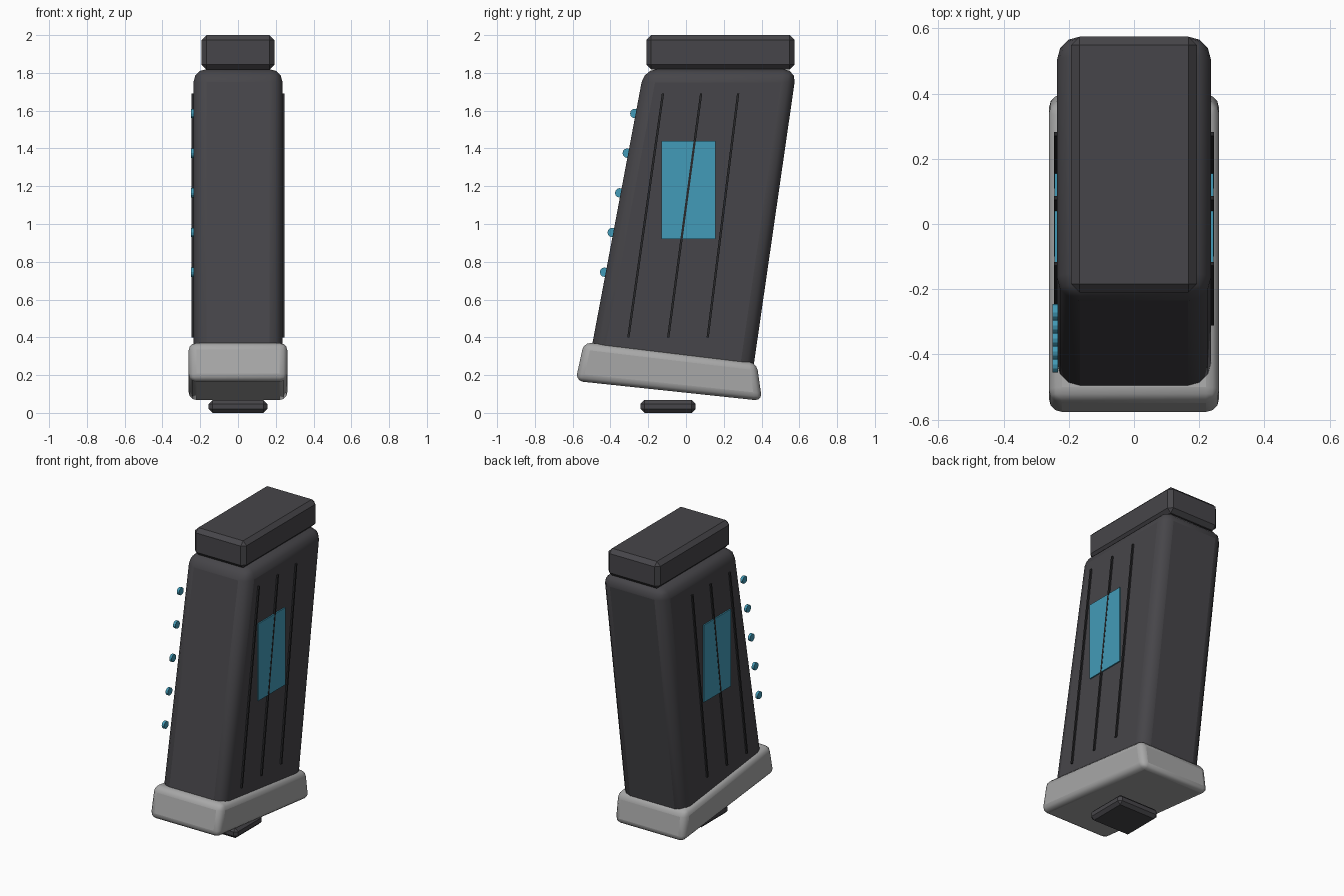
import bpy, bmesh, math

if "Cube" in bpy.data.objects:
    bpy.data.objects.remove(bpy.data.objects["Cube"])


def material(name, rgb):
    m = bpy.data.materials.new(name)
    m.diffuse_color = (*rgb, 1)
    m.use_nodes = True
    m.node_tree.nodes["Principled BSDF"].inputs["Base Color"].default_value = m.diffuse_color
    return m


DARK = material("charcoal", (0.062, 0.06, 0.067))
BLACK = material("black", (0.022, 0.022, 0.024))
GREY = material("light grey", (0.39, 0.39, 0.39))
BLUE = material("blue", (0.055, 0.33, 0.48))


def prism(name, profile, x0, x1, mat, bevel=0, segments=1):
    """Extrude a (y, z) side profile from x0 to x1."""
    bm = bmesh.new()
    face = bm.faces.new([bm.verts.new((x0, y, z)) for y, z in profile])
    ext = bmesh.ops.extrude_face_region(bm, geom=[face])
    verts = [v for v in ext["geom"] if isinstance(v, bmesh.types.BMVert)]
    bmesh.ops.translate(bm, verts=verts, vec=(x1 - x0, 0, 0))
    bmesh.ops.recalc_face_normals(bm, faces=bm.faces)
    me = bpy.data.meshes.new(name)
    bm.to_mesh(me)
    bm.free()
    me.materials.append(mat)
    ob = bpy.data.objects.new(name, me)
    bpy.context.collection.objects.link(ob)
    if bevel:
        mod = ob.modifiers.new("rounded edges", 'BEVEL')
        mod.width, mod.segments = bevel, segments
        mod.limit_method = 'NONE'
    if segments > 1:
        bpy.ops.object.select_all(action='DESELECT')
        bpy.context.view_layer.objects.active = ob
        ob.select_set(True)
        bpy.ops.object.shade_smooth_by_angle(angle=math.radians(35))
    return ob


def rect(y0, y1, z0, z1):
    return [(y0, z0), (y1, z0), (y1, z1), (y0, z1)]


# Slanted body, its lower end seated in the base
prism("body", [(-0.512, 0.28), (0.348, 0.18), (0.585, 1.82), (-0.222, 1.82)],
      -0.236, 0.236, DARK, 0.07, 3)

# Tilted base plate and the release button below it
prism("base_plate", [(-0.585, 0.169), (0.403, 0.064), (0.374, 0.265), (-0.54, 0.375)],
      -0.261, 0.261, GREY, 0.04, 3)
prism("base_button", rect(-0.24, 0.05, 0, 0.068), -0.155, 0.155, DARK, 0.02)

# Top block
prism("top_block", rect(-0.21, 0.575, 1.818, 2.0), -0.193, 0.193, DARK, 0.026)

# Side ribs and windows on both faces
for side, s in (("left", -1), ("right", 1)):
    for i, (low, high) in enumerate([(-0.305, -0.122), (-0.094, 0.08), (0.115, 0.276)]):
        prism(f"{side}_rib_{i + 1}",
              [(low - 0.006, 0.4), (low + 0.006, 0.4), (high + 0.006, 1.69), (high - 0.006, 1.69)],
              s * 0.23, s * 0.246, BLACK)
    prism(f"{side}_window", rect(-0.13, 0.155, 0.92, 1.44), s * 0.2355, s * 0.2445, BLUE)

# Row of round markers along the front left edge
for i in range(5):
    y, z = -0.271 - 0.04 * i, 1.585 - 0.21 * i
    ring = [(y + 0.025 * math.cos(a * math.pi / 6), z + 0.025 * math.sin(a * math.pi / 6))
            for a in range(12)]
    prism(f"marker_{i + 1}", ring, -0.25, -0.233, BLUE)
